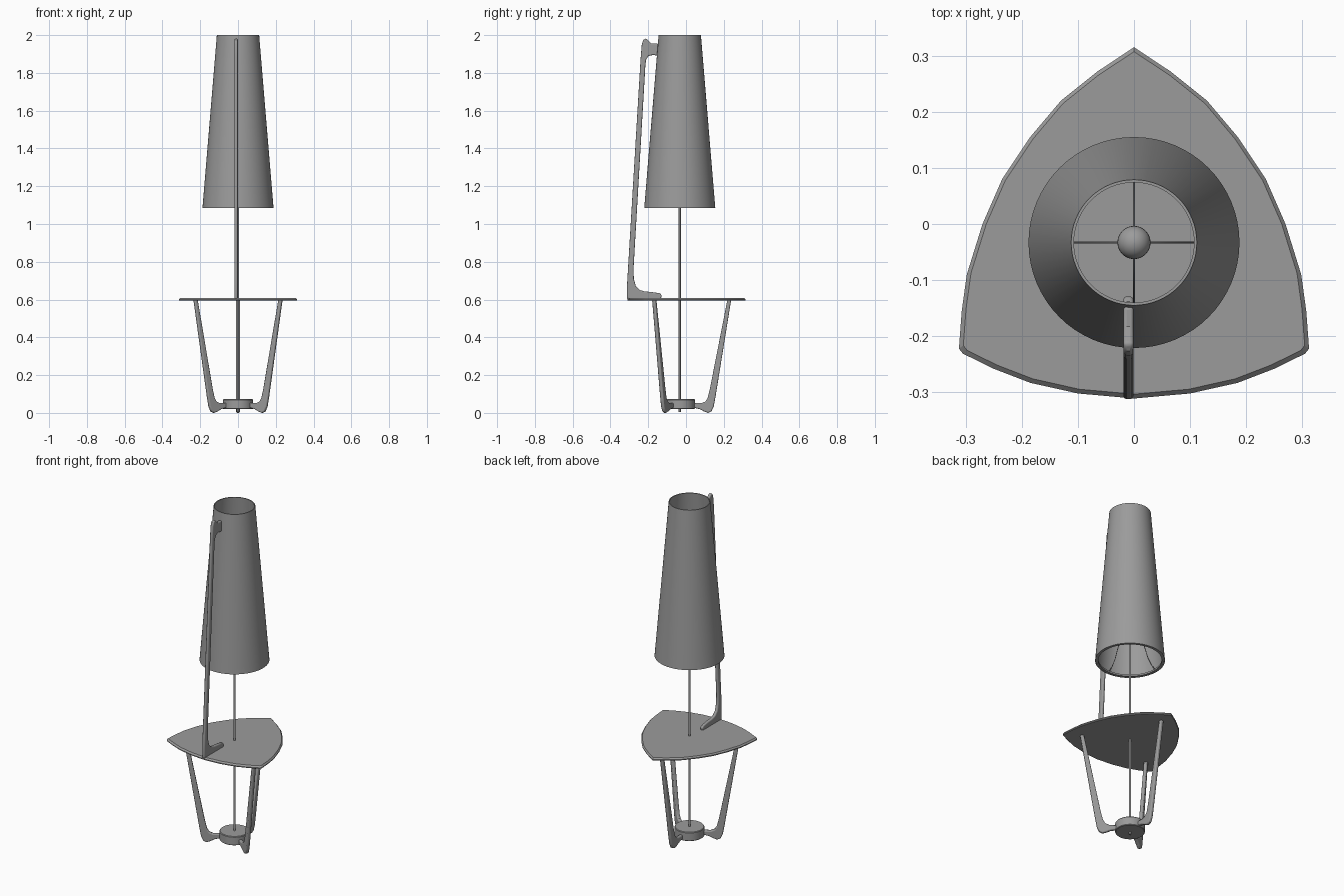
import bpy, bmesh, math
from mathutils import Matrix

if "Cube" in bpy.data.objects:
    bpy.data.objects.remove(bpy.data.objects["Cube"])

AXIS = (0, -0.033)  # lamp axis in plan

GREY = bpy.data.materials.new("dark_grey")
GREY.diffuse_color = (0.33, 0.33, 0.33, 1)
GREY.use_nodes = True
GREY.node_tree.nodes["Principled BSDF"].inputs["Base Color"].default_value = GREY.diffuse_color


def finish(ob, smooth):
    ob.data.materials.append(GREY)
    bpy.ops.object.select_all(action='DESELECT')
    ob.select_set(True)
    bpy.context.view_layer.objects.active = ob
    if ob.type == 'CURVE':
        bpy.ops.object.convert(target='MESH')
    bpy.ops.object.shade_smooth_by_angle(angle=math.radians(smooth))


def make(name, bm, smooth=35):
    bmesh.ops.recalc_face_normals(bm, faces=bm.faces)
    me = bpy.data.meshes.new(name)
    bm.to_mesh(me)
    bm.free()
    ob = bpy.data.objects.new(name, me)
    bpy.context.collection.objects.link(ob)
    finish(ob, smooth)
    return ob


def blade(name, profile, width, angle, x_shift=0):
    """Flat bracket: radius/height profile standing in a radial plane."""
    bm = bmesh.new()
    f = bm.faces.new([bm.verts.new((r, -width / 2, z)) for r, z in profile])
    ext = bmesh.ops.extrude_face_region(bm, geom=[f])['geom']
    bmesh.ops.translate(bm, vec=(0, width, 0),
                        verts=[v for v in ext if isinstance(v, bmesh.types.BMVert)])
    bm.transform(Matrix.Translation((AXIS[0] + x_shift, AXIS[1], 0))
                 @ Matrix.Rotation(math.radians(angle), 4, 'Z'))
    ob = make(name, bm)
    m = ob.modifiers.new("bevel", 'BEVEL')
    m.width, m.segments = 0.006, 3
    m.limit_method, m.angle_limit = 'ANGLE', math.radians(50)


def skin_rings(bm, rings, caps=True, closed=False):
    """Join rings of equal length with quads."""
    pairs = list(zip(rings, rings[1:]))
    if closed:
        pairs.append((rings[-1], rings[0]))
    elif caps:
        bm.faces.new(rings[0])
        bm.faces.new(rings[-1])
    for a, b in pairs:
        for i in range(len(a)):
            j = (i + 1) % len(a)
            bm.faces.new((a[i], a[j], b[j], b[i]))


def lathe(name, profile, n=64, closed=False):
    """Revolve a radius/height profile about the lamp axis."""
    bm = bmesh.new()
    rings = [[bm.verts.new((AXIS[0] + r * math.cos(2 * math.pi * i / n),
                            AXIS[1] + r * math.sin(2 * math.pi * i / n), z))
              for i in range(n)] for r, z in profile]
    skin_rings(bm, rings, closed=closed)
    return make(name, bm)


def wire(name, pts, radius):
    cu = bpy.data.curves.new(name, 'CURVE')
    cu.dimensions, cu.bevel_depth, cu.bevel_resolution = '3D', radius, 2
    cu.use_fill_caps = True
    sp = cu.splines.new('POLY')
    sp.points.add(len(pts) - 1)
    for p, co in zip(sp.points, pts):
        p.co = (*co, 1)
    ob = bpy.data.objects.new(name, cu)
    bpy.context.collection.objects.link(ob)
    finish(ob, 35)


# Rounded triangular table top, with a slightly bevelled upper edge
half = [(0.065, 0.272), (0.13, 0.22), (0.185, 0.155), (0.235, 0.08),
        (0.27, 0.0), (0.298, -0.09), (0.307, -0.155), (0.312, -0.222),
        (0.305, -0.231), (0.25, -0.258), (0.185, -0.283), (0.1, -0.302)]
outline = [(0, 0.315)] + half + [(0, -0.311)] + [(-x, y) for x, y in reversed(half)]
bm = bmesh.new()
skin_rings(bm, [[bm.verts.new((x * s, y * s, z)) for x, y in outline]
                for s, z in ((0.99, 0.594), (1, 0.597), (1, 0.601), (0.975, 0.609))])
make("table_top", bm, 20)

# Three legs pointing at the table corners
leg = [(0.07, 0.028), (0.105, 0.02), (0.13, 0.007), (0.15, 0.0), (0.168, 0.008),
       (0.18, 0.035), (0.19, 0.09), (0.272, 0.598), (0.252, 0.598), (0.16, 0.13),
       (0.148, 0.08), (0.135, 0.06), (0.115, 0.052), (0.07, 0.052)]
for i, a in enumerate((90, 211, 329)):
    blade(f"leg_{i + 1}", leg, 0.02, a)

# Hub, centre rod and bulb
lathe("base_hub", [(0.077, 0.02), (0.08, 0.023), (0.08, 0.069), (0.077, 0.073)])
lathe("centre_rod", [(0.006, 0.004), (0.006, 1.36)], 16)
lathe("bulb", [(0.0295 * math.sin(t), 1.37 - 0.0295 * math.cos(t))
               for t in [math.pi * (0.02 + 0.96 * k / 14) for k in range(15)]], 32)

# Side arm from the table up to the shade
arm = [(0.279, 0.603), (0.1, 0.603), (0.095, 0.622), (0.105, 0.633), (0.15, 0.64),
       (0.185, 0.643), (0.213, 0.651), (0.233, 0.671), (0.243, 0.71), (0.245, 0.76),
       (0.182, 1.84), (0.178, 1.87), (0.165, 1.89), (0.14, 1.895), (0.116, 1.89),
       (0.114, 1.955), (0.15, 1.955), (0.165, 1.97), (0.18, 1.983), (0.193, 1.975),
       (0.201, 1.95), (0.207, 1.88), (0.276, 0.73), (0.279, 0.68)]
blade("side_arm", arm, 0.018, -90, -0.01)

# Tall open conical shade, with a rim ring inside its lower edge
lathe("shade", [(0.188, 1.086), (0.112, 2.0), (0.107, 2.0), (0.182, 1.086)], 64, True)
lathe("shade_rim", [(0.184, 1.087), (0.184, 1.097), (0.171, 1.097), (0.171, 1.087)], 64, True)

# Curved wires carrying the shade on the rod
for k in range(4):
    c, s = math.cos(k * math.pi / 2), math.sin(k * math.pi / 2)
    path = [(0.176, 1.093), (0.15, 1.115), (0.125, 1.15), (0.105, 1.2),
            (0.08, 1.255), (0.045, 1.295), (0, 1.31)]
    wire(f"shade_wire_{k + 1}",
         [(AXIS[0] + r * c, AXIS[1] + r * s, z) for r, z in path], 0.002)
